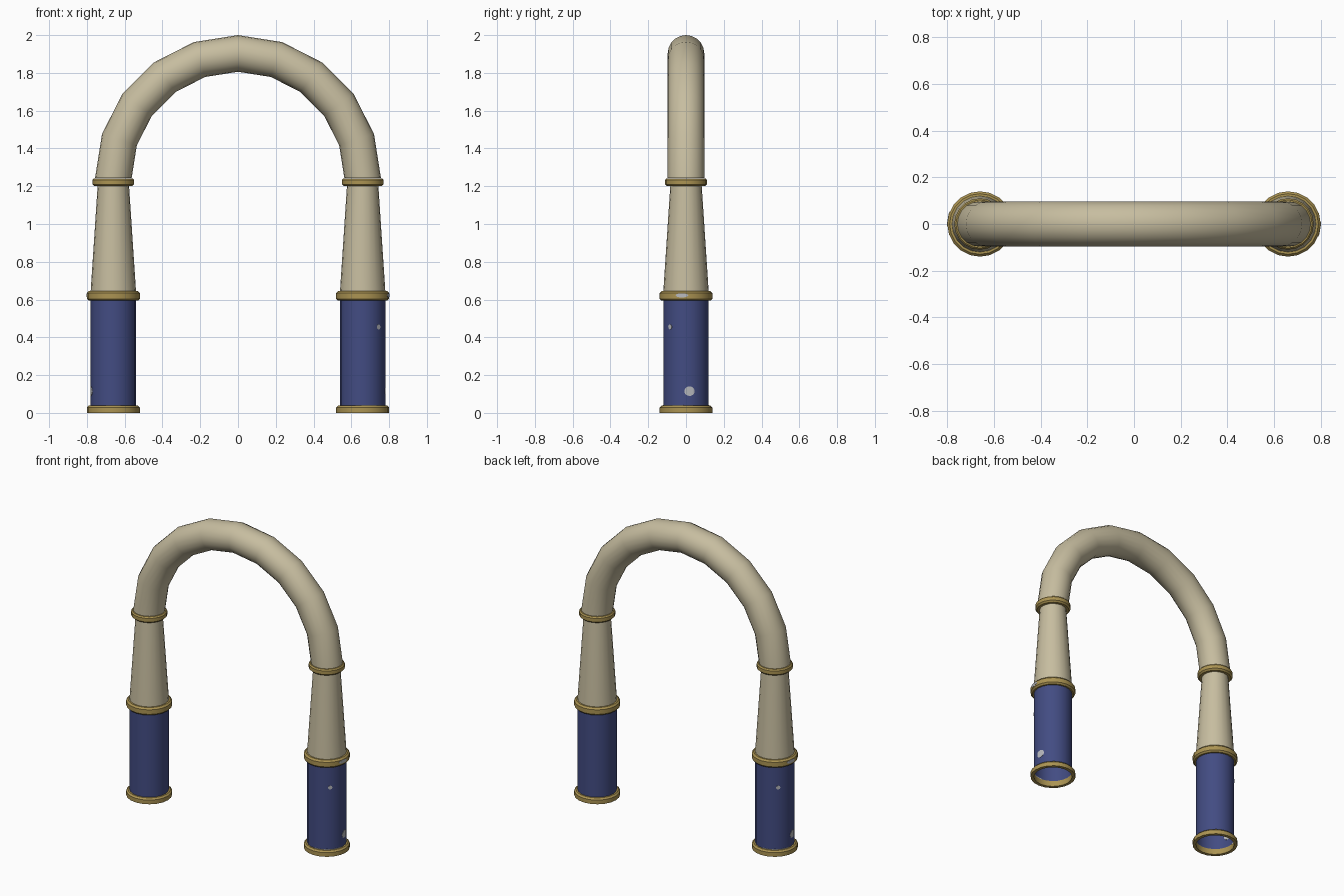
import bpy, bmesh, math

if "Cube" in bpy.data.objects:
    bpy.data.objects.remove(bpy.data.objects["Cube"])

SIDES = 20
LEG_X = 0.66


def material(name, rgb):
    m = bpy.data.materials.new(name)
    m.diffuse_color = (*rgb, 1)
    m.use_nodes = True
    m.node_tree.nodes["Principled BSDF"].inputs["Base Color"].default_value = m.diffuse_color
    return m


CREAM = material("cream", (0.57, 0.51, 0.35))
GOLD = material("gold", (0.41, 0.295, 0.085))
BLUE = material("blue", (0.055, 0.072, 0.225))
GREY = material("worn grey", (0.48, 0.49, 0.52))


def finish(name, bm, mat, loc=(0, 0, 0), turn=0):
    bmesh.ops.recalc_face_normals(bm, faces=bm.faces[:])
    me = bpy.data.meshes.new(name)
    bm.to_mesh(me)
    bm.free()
    me.materials.append(mat)
    ob = bpy.data.objects.new(name, me)
    ob.location = loc
    ob.rotation_euler.z = turn
    bpy.context.collection.objects.link(ob)
    bpy.context.view_layer.objects.active = ob
    for o in bpy.context.selected_objects:
        o.select_set(False)
    ob.select_set(True)
    bpy.ops.object.shade_smooth_by_angle(angle=math.radians(30))
    return ob


def bridge(bm, loops, around=True, closed_profile=False):
    """Quads between successive vertex rows."""
    rows = list(zip(loops, loops[1:]))
    if closed_profile:
        rows.append((loops[-1], loops[0]))
    for a, b in rows:
        n = len(a)
        for i in range(n if around else n - 1):
            j = (i + 1) % n
            bm.faces.new((a[i], a[j], b[j], b[i]))


def lathe(name, profile, mat, loc, turn, closed=False):
    bm = bmesh.new()
    loops = [[bm.verts.new((r * math.cos(2 * math.pi * i / SIDES),
                            r * math.sin(2 * math.pi * i / SIDES), z))
              for i in range(SIDES)] for r, z in profile]
    bridge(bm, loops, True, closed)
    return finish(name, bm, mat, loc, turn)


def wall_radius(r, a):
    """Radius of the faceted tube wall at angle a."""
    step = 2 * math.pi / SIDES
    off = a % step - step / 2
    return r * math.cos(step / 2) / math.cos(off)


def patch(name, r, deg, z, half_w, half_h, loc, turn, rect=False):
    """Thin worn patch wrapped on a tube, showing on both sides of the wall."""
    bm = bmesh.new()
    n = 16
    skins = []
    for d in (-0.001, 0.0015):
        top, bot = [], []
        for i in range(n + 1):
            t = -1 + 2 * i / n
            h = half_h * (1 if rect else math.sqrt(max(0.004, 1 - t * t)))
            a = math.radians(deg) + t * half_w / r
            rr = wall_radius(r, a) + d
            for row, s in ((top, 1), (bot, -1)):
                row.append(bm.verts.new((rr * math.cos(a), rr * math.sin(a), z + s * h)))
        skins.append(top + bot[::-1])
        bridge(bm, [bot, top], around=False)
    bridge(bm, skins)
    return finish(name, bm, GREY, loc, turn)


for side, x, turn in (("right", LEG_X, 0), ("left", -LEG_X, math.pi)):
    at = (x, 0, 0)
    # hollow blue foot and tapered column
    lathe(side + "_foot_tube", [(0.12, 0.005), (0.12, 0.62)], BLUE, at, turn)
    lathe(side + "_column", [(0.121, 0.62), (0.12, 0.645), (0.082, 1.22)], CREAM, at, turn)
    # gold collars
    lathe(side + "_base_ring", [(0.119, 0), (0.14, 0), (0.14, 0.028), (0.13, 0.038),
                                (0.119, 0.038)], GOLD, at, turn, True)
    lathe(side + "_middle_ring", [(0.115, 0.594), (0.13, 0.594), (0.14, 0.604), (0.14, 0.634),
                                  (0.13, 0.645), (0.115, 0.645)], GOLD, at, turn, True)
    lathe(side + "_upper_ring", [(0.078, 1.2), (0.1, 1.2), (0.11, 1.21), (0.11, 1.234),
                                 (0.103, 1.242), (0.078, 1.242)], GOLD, at, turn, True)
    # worn patches
    patch(side + "_large_chip", 0.12, 9, 0.115, 0.028, 0.025, at, turn)
    patch(side + "_small_chip", 0.12, -45, 0.455, 0.013, 0.013, at, turn)
    patch(side + "_ring_chip", 0.14, -9, 0.622, 0.034, 0.011, at, turn)
    patch(side + "_base_chip", 0.12, -50, 0.039, 0.09, 0.003, at, turn, True)

# arch tube: ten straight segments along a half circle
bm = bmesh.new()
loops = []
for k in range(11):
    a = math.pi * k / 10
    row = []
    for i in range(SIDES):
        b = 2 * math.pi * i / SIDES
        rad = LEG_X + 0.097 * math.cos(b)
        row.append(bm.verts.new((rad * math.cos(a), 0.097 * math.sin(b),
                                 1.243 + rad * math.sin(a))))
    loops.append(row)
bridge(bm, loops)
bm.faces.new(loops[0])
bm.faces.new(loops[-1])
finish("arch", bm, CREAM)
